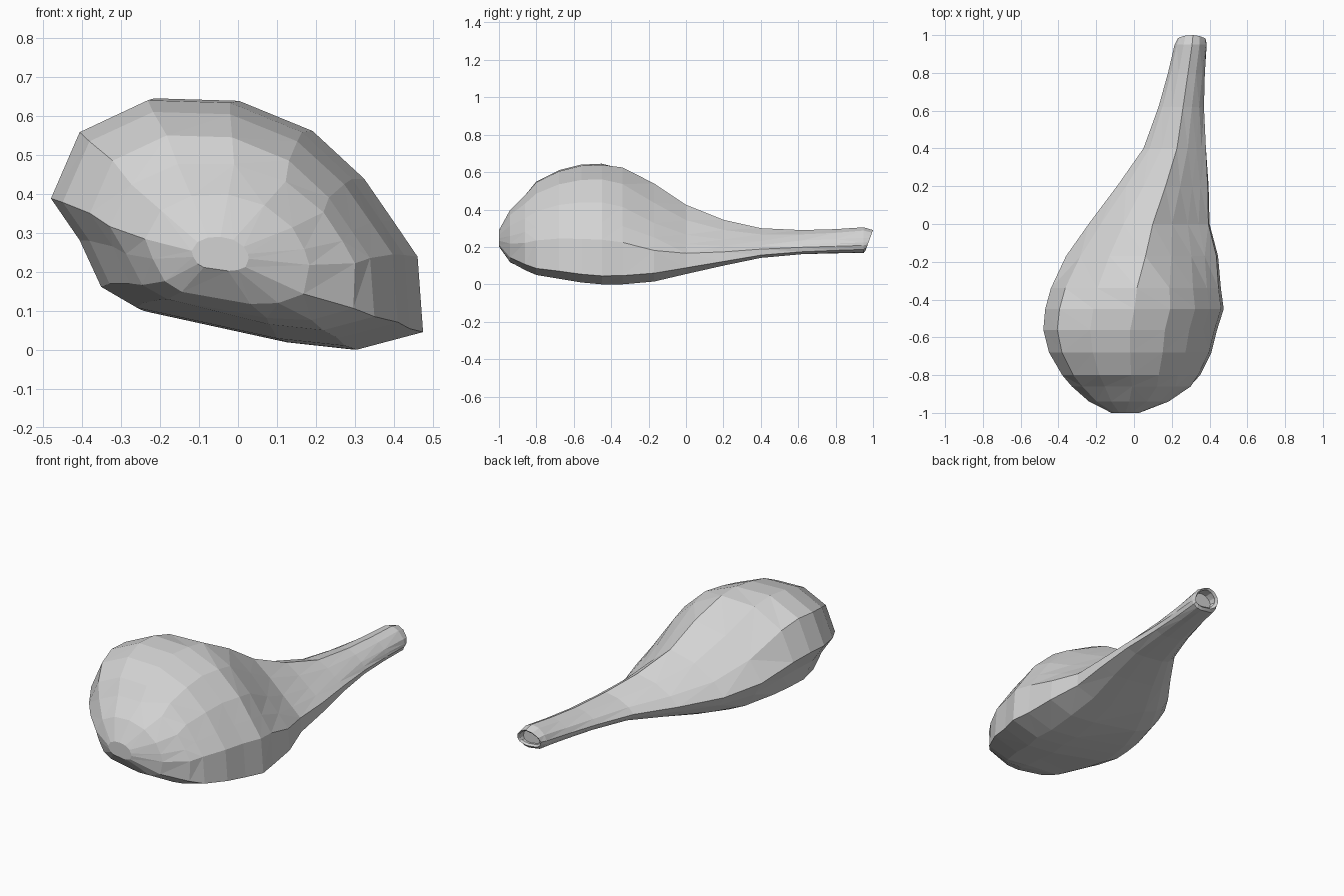
import bpy
import bmesh
import math

default_cube = bpy.data.objects.get("Cube")
if default_cube:
    bpy.data.objects.remove(default_cube, do_unlink=True)

# Lopsided sections, as fractions of the section's width and height
BULB_SECTION = [
    (0, .6), (.08, .87), (.27, 1), (.5, .99), (.7, .87), (.84, .68), (.92, .51),
    (.985, .37), (1, .07), (.82, 0), (.63, .03), (.24, .155), (.14, .24), (.08, .43),
]
# The neck slopes straight from its crest down to the right ridge
NECK_SECTION = [
    (0, .5), (.1, .7), (.29, .9), (.53, 1), (.69, .78), (.82, .57), (.91, .43),
    (.99, .3), (1, .09), (.82, 0), (.62, .03), (.26, .13), (.13, .22), (.05, .36),
]

# Stations along the length, in hundredths: y, left x, right x, bottom z, top z
STATIONS = [
    (-100, -12, 3, 20, 29),
    (-94, -24, 19, 11, 40),
    (-86, -33, 31, 7, 48),
    (-80, -38, 35, 5, 55),
    (-68, -45, 41, 3, 61),
    (-56, -48, 44, 1, 64),
    (-45, -47, 47.5, 0, 64.5),
    (-34, -44, 46, 0, 63),
    (-17, -36, 44.5, 1.5, 54),
    (0, -24, 40, 5.5, 42.5),
    (20, -9, 39.5, 10, 34.5),
    (40, 5, 38.5, 14, 30),
    (62, 13, 37.5, 15.8, 29),
    (80, 18, 38, 16.3, 29.5),
    (95, 21.5, 39, 16.5, 30.5),
]


def make_material(name, colour):
    material = bpy.data.materials.new(name)
    material.use_nodes = True
    material.diffuse_color = colour
    shader = next(n for n in material.node_tree.nodes if n.type == 'BSDF_PRINCIPLED')
    shader.inputs["Base Color"].default_value = colour
    return material


def ramp(value, start, end):
    return min(1, max(0, (value - start) / (end - start)))


def mix(a, b, factor):
    return a + (b - a) * factor


def section_ring(bm, station, slant=0.0):
    """Fit the blended section into a station's box, rounder at both ends."""
    y, left, right, bottom, top = (value / 100 for value in station)
    neck = ramp(y, -.4, -.1)
    roundness = .6 * ramp(y, -.8, -1) + .7 * ramp(y, .3, .95)
    ring = []
    for bulb_point, neck_point in zip(BULB_SECTION, NECK_SECTION):
        u, v = (mix(a, b, neck) for a, b in zip(bulb_point, neck_point))
        angle = math.atan2(v - .5, u - .5)
        u = mix(u, .5 + .5 * math.cos(angle), roundness)
        v = mix(v, .5 + .5 * math.sin(angle), roundness)
        ring.append(bm.verts.new((
            mix(left, right, u),
            y + slant * (v - 1),
            mix(bottom, top, v),
        )))
    return ring


def bridge(bm, first, second):
    count = len(first)
    for i in range(count):
        j = (i + 1) % count
        bm.faces.new((first[i], first[j], second[j], second[i]))


bm = bmesh.new()

# Bulb tapering into the neck
rings = [section_ring(bm, station) for station in STATIONS]

# Slanted rim and the hollow at the end of the neck
rings.append(section_ring(bm, (100, 23, 38.5, 18, 29), .04))
rings.append(section_ring(bm, (99, 24.5, 37.5, 19, 28), .04))
rings.append(section_ring(bm, (94, 25, 37, 19, 28)))

for first, second in zip(rings, rings[1:]):
    bridge(bm, first, second)
bm.faces.new(rings[0])
bm.faces.new(rings[-1])

# Faceted surface
bmesh.ops.triangulate(bm, faces=bm.faces[:], quad_method='SHORT_EDGE')
bmesh.ops.recalc_face_normals(bm, faces=bm.faces[:])

mesh = bpy.data.meshes.new("bulb_and_neck")
bm.to_mesh(mesh)
bm.free()
mesh.materials.append(make_material("light grey", (.65, .65, .65, 1)))
body = bpy.data.objects.new("bulb_and_neck", mesh)
bpy.context.collection.objects.link(body)
